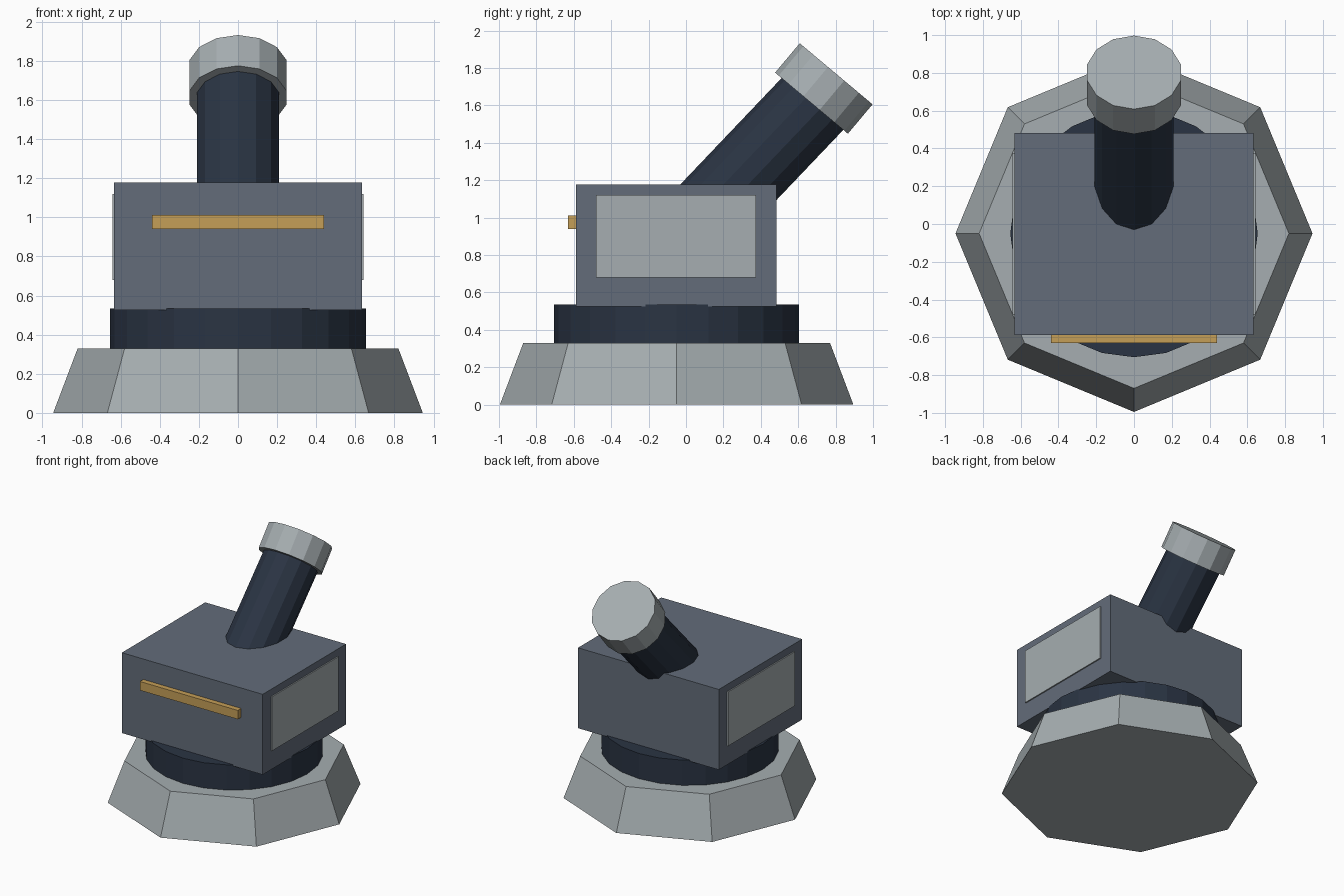
import bpy
from math import pi, radians, sin, cos

cube = bpy.data.objects.get("Cube")
if cube:
    bpy.data.objects.remove(cube, do_unlink=True)


def make_material(name, rgb):
    mat = bpy.data.materials.new(name)
    mat.use_nodes = True
    colour = [(c / 255) ** 2.2 for c in rgb] + [1]
    mat.diffuse_color = colour
    mat.node_tree.nodes["Principled BSDF"].inputs["Base Color"].default_value = colour
    return mat


light_grey = make_material("light grey", (164, 172, 175))
slate = make_material("slate", (99, 108, 121))
navy = make_material("dark navy", (46, 55, 69))
amber = make_material("amber", (196, 157, 88))


def finish(name, mat):
    obj = bpy.context.object
    obj.name = obj.data.name = name
    obj.data.materials.append(mat)
    return obj


def box(name, mat, low, high):
    centre = [(a + b) / 2 for a, b in zip(low, high)]
    bpy.ops.mesh.primitive_cube_add(size=1, location=centre)
    obj = finish(name, mat)
    obj.scale = [b - a for a, b in zip(low, high)]
    return obj


def prism(name, mat, sides, r1, r2, length, start, tilt=0):
    """Faceted cylinder rising from start, leaning back by tilt."""
    axis = (0, sin(tilt), cos(tilt))
    centre = [s + a * length / 2 for s, a in zip(start, axis)]
    bpy.ops.mesh.primitive_cone_add(vertices=sides, radius1=r1, radius2=r2, depth=length,
                                    location=centre, rotation=(-tilt, 0, 0))
    return finish(name, mat)


MID = -0.05  # y of the turning axis

# Base and turntable
prism("base", light_grey, 8, 0.945, 0.82, 0.33, (0, MID, 0))
prism("turntable", navy, 24, 0.655, 0.655, 0.205, (0, MID, 0.33))

# Housing with side panels and front strip
box("housing", slate, (-0.633, -0.587, 0.525), (0.633, 0.483, 1.178))
for side, x in (("right", -0.638), ("left", 0.638)):
    box(side + "_panel", light_grey, (x - 0.005, -0.48, 0.68), (x + 0.005, 0.375, 1.12))
box("front_strip", amber, (-0.44, -0.63, 0.94), (0.44, -0.58, 1.012))

# Leaning barrel and its end cap
prism("barrel", navy, 14, 0.215, 0.215, 0.9, (0, 0.126, 1.03), radians(43.6))
prism("barrel_cap", light_grey, 14, 0.254, 0.254, 0.205, (0, 0.671, 1.612), radians(40))
